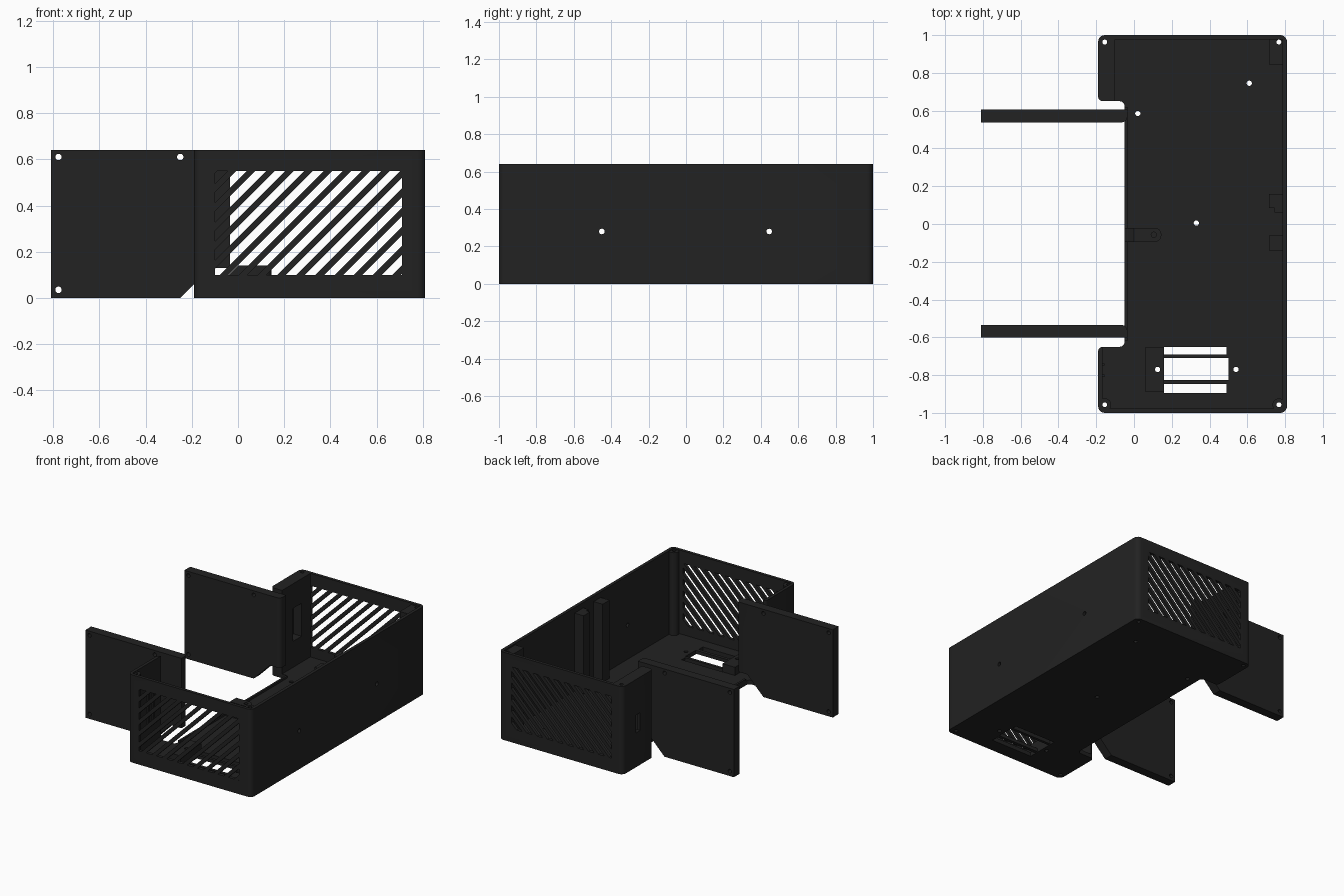
import bpy, bmesh, math
from mathutils import Vector

if "Cube" in bpy.data.objects:
    bpy.data.objects.remove(bpy.data.objects["Cube"])

black = bpy.data.materials.new("matte_black")
black.diffuse_color = (0.016, 0.016, 0.016, 1)
black.use_nodes = True
black.node_tree.nodes["Principled BSDF"].inputs["Base Color"].default_value = black.diffuse_color


def finish(name, bm):
    bmesh.ops.recalc_face_normals(bm, faces=bm.faces)
    me = bpy.data.meshes.new(name)
    bm.to_mesh(me)
    bm.free()
    ob = bpy.data.objects.new(name, me)
    me.materials.append(black)
    bpy.context.collection.objects.link(ob)
    return ob


def extrude(bm, faces, vec):
    r = bmesh.ops.extrude_face_region(bm, geom=faces)
    bmesh.ops.translate(bm, vec=vec, verts=[v for v in r["geom"] if isinstance(v, bmesh.types.BMVert)])


def prism(bm, pts, vec):
    f = bm.faces.new([bm.verts.new(p) for p in pts])
    extrude(bm, [f], vec)


def box(bm, x0, x1, y0, y1, z0, z1):
    prism(bm, [(x0, y0, z0), (x1, y0, z0), (x1, y1, z0), (x0, y1, z0)], (0, 0, z1 - z0))


def rod(bm, center, r, vec, n=20):
    """Cylinder starting at center and running along vec."""
    q = Vector(vec).to_track_quat('Z', 'Y')
    pts = [Vector(center) + q @ Vector((r * math.cos(t), r * math.sin(t), 0))
           for t in (2 * math.pi * i / n for i in range(n))]
    prism(bm, pts, vec)


def rounded(corners, n=5):
    """Round each (x, y, radius) corner of an outline."""
    out = []
    for i, (x, y, r) in enumerate(corners):
        p = Vector((x, y))
        a = (Vector(corners[i - 1][:2]) - p).normalized() * r
        b = (Vector(corners[(i + 1) % len(corners)][:2]) - p).normalized() * r
        for k in range(n + 1):
            t = math.pi / 2 * k / n
            out.append(p + a * (1 - math.sin(t)) + b * (1 - math.cos(t)))
    return out


def cut(ob, *cutters):
    for bm in cutters:
        c = finish("cutter", bm)
        c.hide_render = True
        m = ob.modifiers.new("cut", 'BOOLEAN')
        m.operation, m.solver, m.object = 'DIFFERENCE', 'EXACT', c
        dg = bpy.context.evaluated_depsgraph_get()
        me = bpy.data.meshes.new_from_object(ob.evaluated_get(dg))
        ob.modifiers.clear()
        ob.data = me
        bpy.data.objects.remove(c)


def smooth(ob):
    bpy.ops.object.select_all(action='DESELECT')
    ob.select_set(True)
    bpy.context.view_layer.objects.active = ob
    bpy.ops.object.shade_smooth_by_angle(angle=math.radians(30))


def boxes(name, dims):
    bm = bmesh.new()
    for d in dims:
        box(bm, *d)
    return finish(name, bm)


H, FLOOR = 0.64, 0.03

# Case: rounded outline with a wide notch on the left side
outline = rounded([(-0.19, -1, .035), (0.81, -1, .035), (0.81, 1, .035), (-0.19, 1, .035),
                   (-0.19, 0.65, .025), (-0.05, 0.65, .025), (-0.05, -0.65, .025), (-0.19, -0.65, .025)])
bm = bmesh.new()
prism(bm, [(p.x, p.y, 0) for p in outline], (0, 0, H))
case = finish("case", bm)

# Cavity leaves a thin front left wall and a thick back left wall
cavity = bmesh.new()
prism(cavity, [(x, y, FLOOR) for x, y in ((-0.168, -0.977), (0.787, -0.977), (0.787, 0.977), (-0.10, 0.977),
                                         (-0.10, 0.6), (-0.168, 0.6))], (0, 0, 1))

# Diagonal grille slots through the front and back walls
slots = bmesh.new()
period, width = 0.083, 0.046
for k in range(16):
    c = -0.64 + k * period
    s = bmesh.new()
    s.faces.new([s.verts.new(p) for p in ((-.1, 0, .1), (.71, 0, .1), (.71, 0, .55), (-.1, 0, .55))])
    for off, n in ((c, (-1, 0, 1)), (c + width, (1, 0, -1))):
        bmesh.ops.bisect_plane(s, geom=s.verts[:] + s.edges[:] + s.faces[:], plane_co=(off, 0, 0),
                               plane_no=n, clear_outer=True)
    pts = [v.co.copy() for f in s.faces for v in f.verts]
    s.free()
    if len(pts) > 2:
        for y in (-1.05, 0.95):
            prism(slots, [(p.x, y, p.z) for p in pts], (0, 0.1, 0))

# Side openings: vent in the floor, switch slot in the back left wall
openings = bmesh.new()
box(openings, 0.16, 0.50, -0.895, -0.65, -0.1, 0.2)
box(openings, -0.3, -0.05, 0.80, 0.85, 0.25, 0.38)
recess = bmesh.new()
box(recess, -0.165, -0.05, 0.775, 0.875, 0.22, 0.46)

# Screw holes in floor and right wall
holes = bmesh.new()
for x, y in ((0.61, 0.745), (0.02, 0.585), (0.33, 0.005), (0.54, -0.77)):
    rod(holes, (x, y, -0.1), 0.014, (0, 0, 0.3))
for y in (-0.45, 0.445):
    rod(holes, (0.7, y, 0.28), 0.015, (0.3, 0, 0))


def corner_holes():
    b = bmesh.new()
    for x in (-0.155, 0.767):
        for y in (-0.957, 0.963):
            rod(b, (x, y, -0.1), 0.013, (0, 0, 1))
    return b


cut(case, cavity, slots, openings, recess, holes, corner_holes())
smooth(case)

# Corner screw posts
bm = bmesh.new()
for x, y in ((-0.155, -0.957), (0.767, -0.957)):
    rod(bm, (x, y, 0.01), 0.034, (0, 0, H - 0.015), 24)
posts = finish("screw_posts", bm)
cut(posts, corner_holes())
smooth(posts)

# Back right corner block and wall ribs
block = boxes("corner_block", [(0.715, 0.80, 0.845, 0.99, 0.01, H - 0.01)])
cut(block, corner_holes())
boxes("wall_ribs", [(0.715, 0.80, 0.085, 0.16, 0.01, 0.60), (0.745, 0.80, 0.06, 0.085, 0.01, 0.60),
                    (0.715, 0.80, -0.14, -0.06, 0.01, 0.60)])
boxes("switch_guides", [(-0.18, -0.155, y, y + 0.012, 0.2, 0.45) for y in (-0.81, -0.75)])

# Low lip along the open floor edge
boxes("floor_lip", [(-0.05, -0.035, -0.62, 0.62, 0.01, 0.045)])

# Vent bars
boxes("vent_bars", [(0.15, 0.51, -0.71, -0.69, 0.005, 0.03), (0.15, 0.51, -0.848, -0.825, 0.005, 0.03),
                    (0.49, 0.505, -0.71, -0.65, 0.005, 0.03), (0.49, 0.505, -0.895, -0.848, 0.005, 0.03)])

# Socket mount beside the vent
mount = boxes("socket_mount", [(0.06, 0.16, -0.89, -0.65, 0.01, 0.09)])
b = bmesh.new()
rod(b, (0.125, -0.77, -0.1), 0.014, (0, 0, 0.4))
cut(mount, b)
b = bmesh.new()
rod(b, (0.125, -0.77, -0.1), 0.014, (0, 0, 0.4))
cut(case, b)

# Cable clip at the floor edge, with rounded tip and sloped root
bm = bmesh.new()
tip = rounded([(-0.05, -0.095, .001), (0.145, -0.095, .036), (0.145, -0.02, .036), (-0.05, -0.02, .001)])
prism(bm, [(p.x, p.y, 0.01) for p in tip], (0, 0, 0.13))
clip = finish("cable_clip", bm)
b = bmesh.new()
prism(b, [(-0.1, -0.2, 0.04), (0.005, -0.2, 0.145), (-0.1, -0.2, 0.2)], (0, 0.3, 0))
dimple = bmesh.new()
rod(dimple, (0.105, -0.057, 0.11), 0.014, (0, 0, 0.1))
cut(clip, b, dimple)
smooth(clip)

# Two side panels reaching left, with chamfered lower corner and screw holes
for name, y in (("front_panel", -0.602), ("back_panel", 0.538)):
    bm = bmesh.new()
    prism(bm, [(x, y, z) for x, z in ((-0.81, 0), (-0.25, 0), (-0.12, 0.13), (-0.035, 0.13),
                                      (-0.035, H), (-0.81, H))], (0, 0.067, 0))
    inner = 0 if y > 0 else 0.067
    edge = [e for e in bm.edges if all(v.co.x > -0.04 and abs(v.co.y - y - inner) < 1e-4 for v in e.verts)]
    bmesh.ops.bevel(bm, geom=edge, offset=0.03, segments=5, profile=0.5, affect='EDGES')
    panel = finish(name, bm)
    b = bmesh.new()
    for x, z in ((-0.777, 0.61), (-0.25, 0.61), (-0.777, 0.035)):
        rod(b, (x, y - 0.1, z), 0.014, (0, 0.3, 0))
    cut(panel, b)
    smooth(panel)
